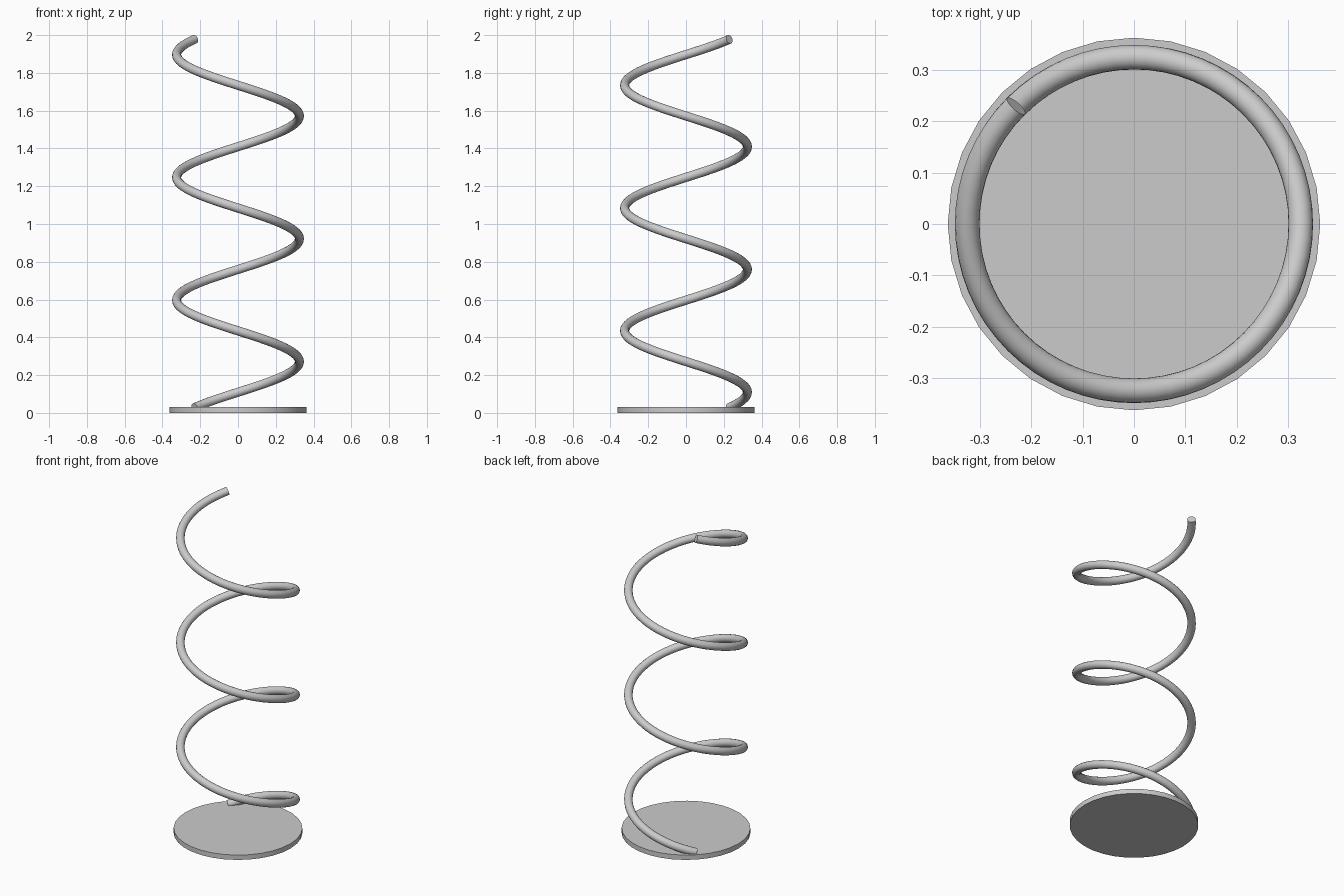
import bpy
from math import cos, sin, pi, radians

cube = bpy.data.objects.get("Cube")
if cube:
    bpy.data.objects.remove(cube, do_unlink=True)

# Single grey metal
grey = bpy.data.materials.new("plain_grey")
grey.use_nodes = True
colour = (0.6, 0.6, 0.6, 1)
grey.diffuse_color = colour
grey.node_tree.nodes["Principled BSDF"].inputs["Base Color"].default_value = colour


def finish(obj, name):
    obj.name = name
    obj.data.materials.clear()
    obj.data.materials.append(grey)
    bpy.ops.object.select_all(action='DESELECT')
    obj.select_set(True)
    bpy.context.view_layer.objects.active = obj
    bpy.ops.object.shade_smooth_by_angle(angle=radians(35))


# Base disc
DISC_HEIGHT = 0.03
bpy.ops.mesh.primitive_cylinder_add(vertices=32, radius=0.363, depth=DISC_HEIGHT,
                                    location=(0, 0, DISC_HEIGHT / 2))
finish(bpy.context.object, "base_disc")

# Coil: three turns, clockwise as it rises, starting at the back right
TURNS, STEPS, PITCH = 3, 64, 0.65
RADIUS, WIRE, START_Z = 0.325, 0.024, 0.028
curve = bpy.data.curves.new("coil_spring", 'CURVE')
curve.dimensions = '3D'
curve.bevel_depth = WIRE
curve.bevel_resolution = 6
curve.use_fill_caps = True
path = curve.splines.new('POLY')
path.points.add(TURNS * STEPS)
for i, point in enumerate(path.points):
    t = i / STEPS
    angle = radians(135) - 2 * pi * t
    point.co = (RADIUS * cos(angle), RADIUS * sin(angle), START_Z + PITCH * t, 1)

coil = bpy.data.objects.new("coil_spring", curve)
bpy.context.collection.objects.link(coil)
bpy.ops.object.select_all(action='DESELECT')
coil.select_set(True)
bpy.context.view_layer.objects.active = coil
bpy.ops.object.convert(target='MESH')
finish(bpy.context.object, "coil_spring")
